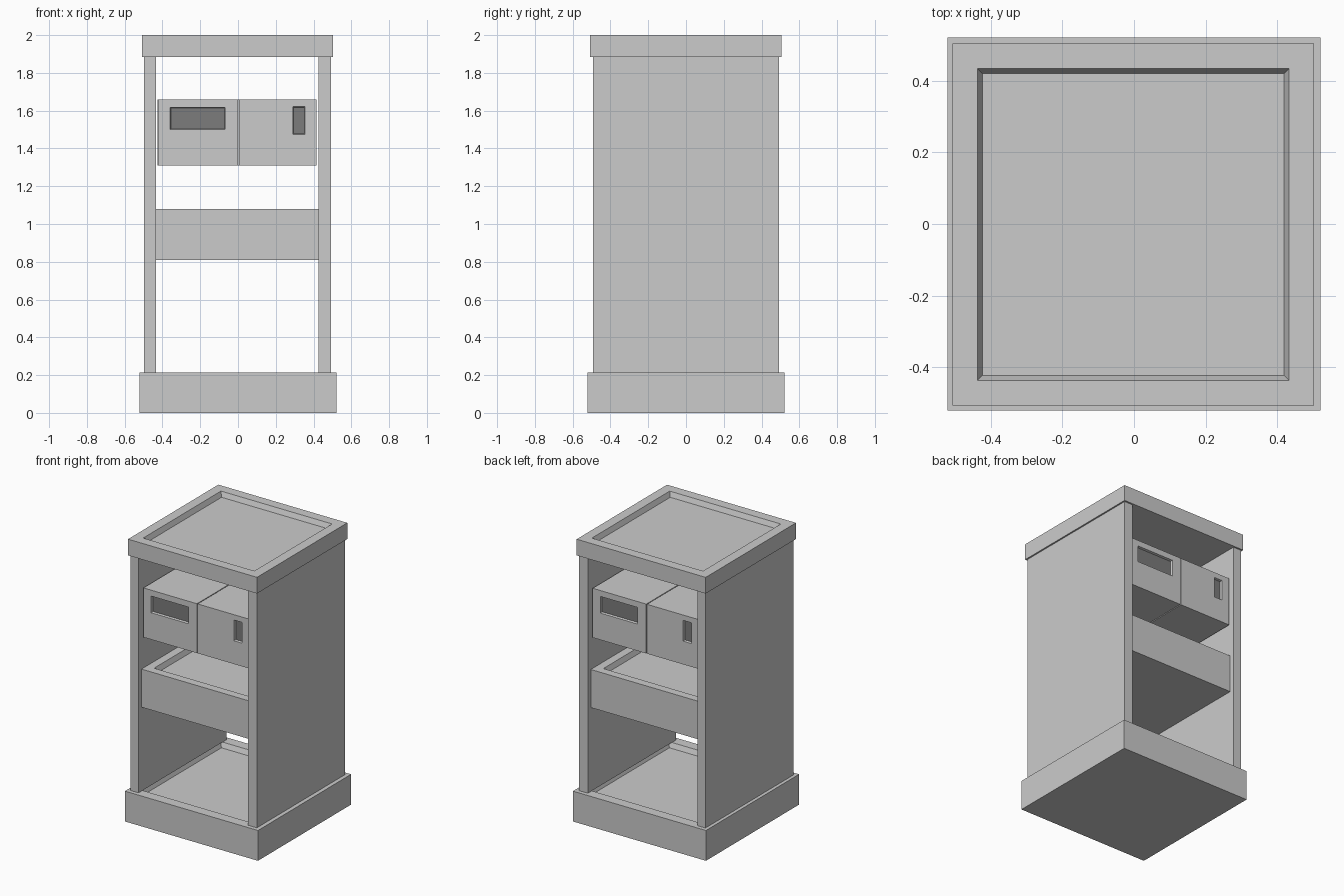
import bpy, bmesh, math
from mathutils import Matrix, Vector

if "Cube" in bpy.data.objects:
    bpy.data.objects.remove(bpy.data.objects["Cube"])

dark = bpy.data.materials.new("dark_recess")
dark.diffuse_color = (0.2, 0.2, 0.2, 1)
dark.use_nodes = True
dark.node_tree.nodes["Principled BSDF"].inputs["Base Color"].default_value = dark.diffuse_color


def recessed_box(name, lo, hi, r_lo, r_hi, depth, taper, matrix=Matrix(), floor_mat=None):
    """Box whose local top face has a rectangular recess with sloping walls."""
    def ring(a, b, z):
        return [(a[0], a[1], z), (b[0], a[1], z), (b[0], b[1], z), (a[0], b[1], z)]
    f_lo = [c + taper for c in r_lo]
    f_hi = [c - taper for c in r_hi]
    loops = [ring(lo, hi, lo[2]), ring(lo, hi, hi[2]),
             ring(r_lo, r_hi, hi[2]), ring(f_lo, f_hi, hi[2] - depth)]
    bm = bmesh.new()
    rows = [[bm.verts.new(matrix @ Vector(p)) for p in loop] for loop in loops]
    bm.faces.new(rows[0][::-1])
    for a, b in zip(rows, rows[1:]):
        for i in range(4):
            j = (i + 1) % 4
            bm.faces.new((a[i], a[j], b[j], b[i]))
    floor = bm.faces.new(rows[3])
    mesh = bpy.data.meshes.new(name)
    if floor_mat:
        mesh.materials.append(None)
        mesh.materials.append(floor_mat)
        floor.material_index = 1
    bm.to_mesh(mesh)
    bm.free()
    obj = bpy.data.objects.new(name, mesh)
    bpy.context.collection.objects.link(obj)
    return obj


def tray(name, x0, x1, y0, y1, z0, z1, rim, depth=0.035):
    return recessed_box(name, (x0, y0, z0), (x1, y1, z1), (x0 + rim, y0 + rim),
                        (x1 - rim, y1 - rim), depth, 0.014)


def panel(name, x0, x1, y0, y1, z0, z1):
    bpy.ops.mesh.primitive_cube_add(size=1, location=((x0 + x1) / 2, (y0 + y1) / 2, (z0 + z1) / 2))
    obj = bpy.context.object
    obj.name = name
    obj.scale = (x1 - x0, y1 - y0, z1 - z0)


# Base, middle shelf and top, each a shallow tray
tray("base", -0.522, 0.522, -0.522, 0.522, 0, 0.215, 0.073)
tray("middle_shelf", -0.435, 0.425, -0.46, 0.46, 0.81, 1.08, 0.058)
tray("top", -0.508, 0.504, -0.507, 0.505, 1.885, 2.0, 0.07)

# Side panels
panel("left_panel", -0.498, -0.435, -0.493, 0.493, 0.215, 1.885)
panel("right_panel", 0.425, 0.493, -0.493, 0.493, 0.215, 1.885)

# Drawers: front pair, repeated at the back by a half turn about the cabinet axis
upright = Matrix.Rotation(math.pi / 2, 4, 'X')
half_turn = (Matrix.Translation((-0.005, 0, 0)) @ Matrix.Rotation(math.pi, 4, 'Z')
             @ Matrix.Translation((0.005, 0, 0)))
for side, turn in (("front", Matrix()), ("back", half_turn)):
    m = turn @ upright
    recessed_box(side + "_wide_slot_drawer", (-0.42, 1.31, 0.005), (0.0, 1.66, 0.46),
                 (-0.36, 1.50), (-0.068, 1.618), 0.015, 0.004, m, dark)
    recessed_box(side + "_narrow_slot_drawer", (0.006, 1.31, 0.005), (0.416, 1.66, 0.46),
                 (0.29, 1.475), (0.355, 1.622), 0.015, 0.004, m, dark)
